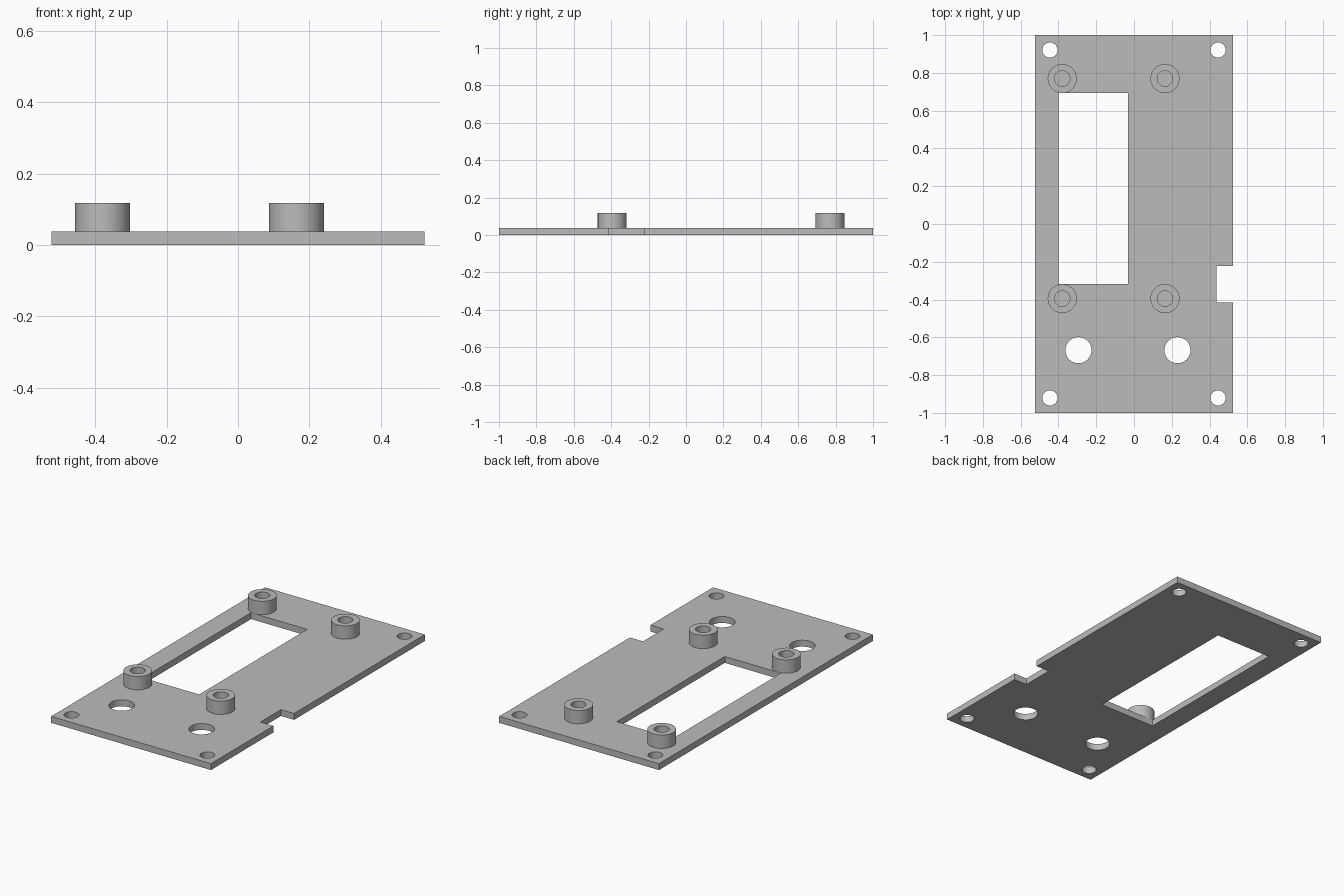
import bpy, bmesh
from math import cos, sin, tau, radians

cube = bpy.data.objects.get("Cube")
if cube:
    bpy.data.objects.remove(cube, do_unlink=True)

PLATE_TOP, POST_TOP = 0.038, 0.117

grey = bpy.data.materials.new("plain grey")
grey.use_nodes = True
colour = (0.5, 0.5, 0.5, 1)
grey.diffuse_color = colour
grey.node_tree.nodes["Principled BSDF"].inputs["Base Color"].default_value = colour


def circle(x, y, r, n=48):
    return [(x + r * cos(tau * i / n), y + r * sin(tau * i / n)) for i in range(n)]


def rectangle(x0, y0, x1, y1):
    return [(x0, y0), (x1, y0), (x1, y1), (x0, y1)]


def extruded(name, loops, z0, z1):
    """Fill the first outline, leave the inner ones open, and extrude z0..z1."""
    curve = bpy.data.curves.new(name, "CURVE")
    curve.dimensions = "2D"
    curve.fill_mode = "BOTH"
    curve.extrude = (z1 - z0) / 2
    for loop in loops:
        spline = curve.splines.new("POLY")
        spline.points.add(len(loop) - 1)
        for point, (x, y) in zip(spline.points, loop):
            point.co = (x, y, 0, 1)
        spline.use_cyclic_u = True
    obj = bpy.data.objects.new(name, curve)
    bpy.context.collection.objects.link(obj)
    bpy.ops.object.select_all(action="DESELECT")
    obj.select_set(True)
    bpy.context.view_layer.objects.active = obj
    bpy.ops.object.convert(target="MESH")
    obj = bpy.context.object
    # Weld caps to walls and place the part at its height
    bm = bmesh.new()
    bm.from_mesh(obj.data)
    bmesh.ops.translate(bm, verts=bm.verts, vec=(0, 0, (z0 + z1) / 2))
    bmesh.ops.remove_doubles(bm, verts=bm.verts, dist=1e-5)
    bmesh.ops.recalc_face_normals(bm, faces=bm.faces)
    bm.to_mesh(obj.data)
    bm.free()
    obj.data.materials.clear()
    obj.data.materials.append(grey)
    bpy.ops.object.shade_smooth_by_angle(angle=radians(30))
    return obj


# Plate: outline with a side notch, a window, corner holes and two larger holes
W, L = 0.523, 1.0
outline = [(-W, -L), (W, -L), (W, -0.415), (0.437, -0.415),
           (0.437, -0.222), (W, -0.222), (W, L), (-W, L)]
window = rectangle(-0.4, -0.317, -0.032, 0.693)
corner_holes = [circle(sx * 0.445, sy * 0.921, 0.04) for sx in (-1, 1) for sy in (-1, 1)]
large_holes = [circle(x, -0.668, 0.069) for x in (-0.294, 0.23)]
extruded("plate", [outline, window] + corner_holes + large_holes, 0, PLATE_TOP)

# Four hollow mounting posts, closed below by the plate
for side, x in (("right", -0.38), ("left", 0.164)):
    for end, y in (("front", -0.395), ("back", 0.77)):
        extruded(f"{end}_{side}_post", [circle(x, y, 0.077), circle(x, y, 0.041)],
                 PLATE_TOP, POST_TOP)
